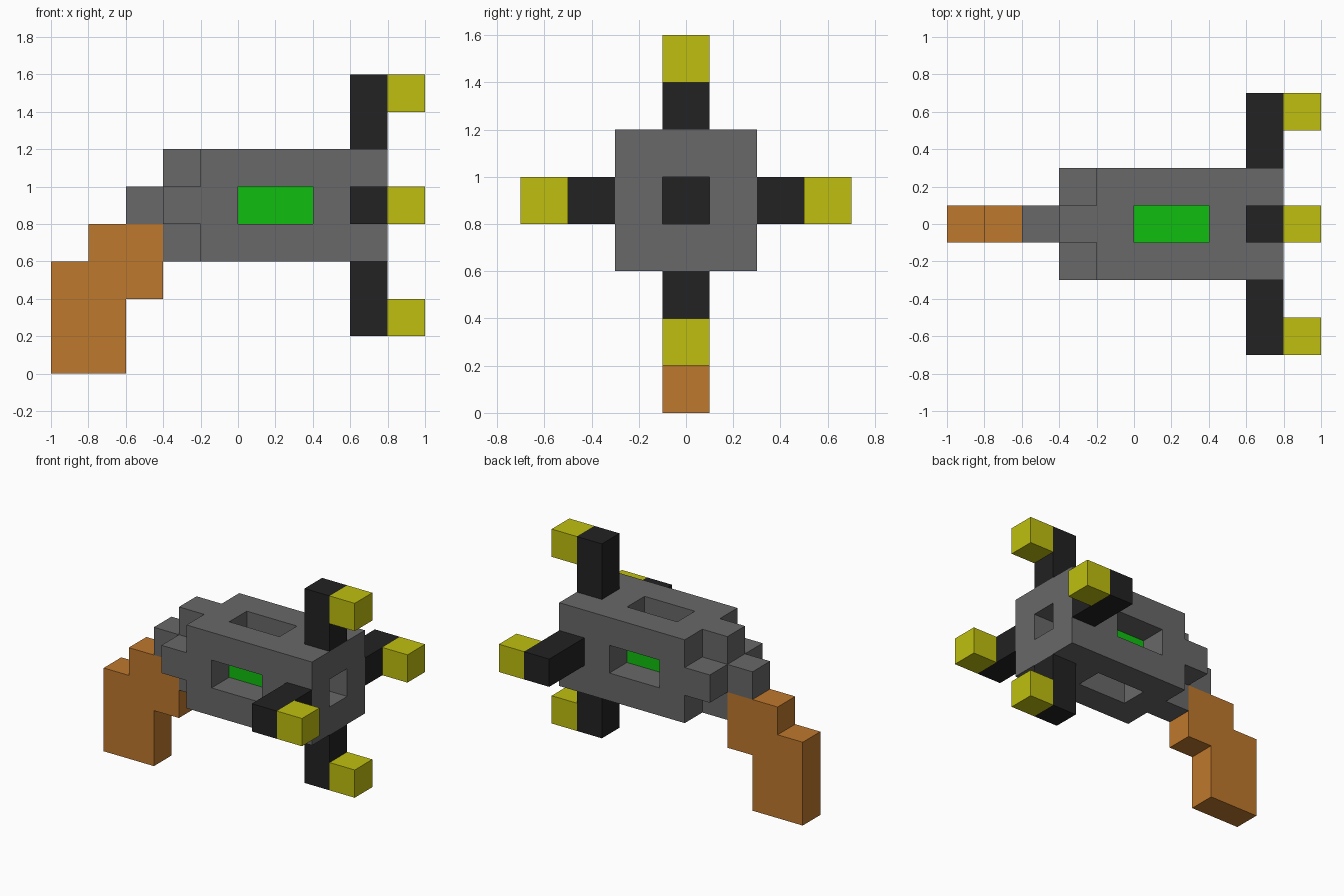
import bpy
import bmesh
from mathutils import Vector

cube = bpy.data.objects.get("Cube")
if cube:
    bpy.data.objects.remove(cube, do_unlink=True)

AXIS_Z = 0.9  # height of the barrel axis


def material(name, rgb):
    m = bpy.data.materials.new(name)
    m.use_nodes = True
    m.diffuse_color = (*rgb, 1)
    m.node_tree.nodes["Principled BSDF"].inputs["Base Color"].default_value = (*rgb, 1)
    return m


GREY = material("mid grey", (0.138, 0.138, 0.138))
BLACK = material("black", (0.016, 0.016, 0.016))
YELLOW = material("yellow", (0.52, 0.52, 0.005))
GREEN = material("green", (0.005, 0.52, 0.005))
TAN = material("orange brown", (0.521, 0.188, 0.026))


def finish(name, bm, mat):
    bmesh.ops.recalc_face_normals(bm, faces=bm.faces)
    mesh = bpy.data.meshes.new(name)
    bm.to_mesh(mesh)
    bm.free()
    obj = bpy.data.objects.new(name, mesh)
    bpy.context.collection.objects.link(obj)
    if mat:
        mesh.materials.append(mat)
    return obj


def box(name, lo, hi, mat=None):
    lo, hi = Vector(lo), Vector(hi)
    bm = bmesh.new()
    bmesh.ops.create_cube(bm, size=1)
    for v in bm.verts:
        v.co = (lo + hi) / 2 + v.co * (hi - lo)
    return finish(name, bm, mat)


def cut(target, lo, hi):
    cutter = box("cutter", lo, hi, GREY)
    cutter.hide_render = True
    mod = target.modifiers.new("cut", 'BOOLEAN')
    mod.operation = 'DIFFERENCE'
    mod.solver = 'EXACT'
    mod.object = cutter
    bpy.context.view_layer.objects.active = target
    bpy.ops.object.modifier_apply(modifier=mod.name)
    bpy.data.objects.remove(cutter, do_unlink=True)


# Body block with stepped rear corners, four windows and a muzzle bore
body = box("body", (-0.4, -0.3, 0.6), (0.8, 0.3, 1.2), GREY)
for sy in (-1, 1):
    for sz in (-1, 1):
        ys = sorted((sy * 0.1, sy * 0.5))
        zs = sorted((AXIS_Z + sz * 0.1, AXIS_Z + sz * 0.5))
        cut(body, (-0.6, ys[0], zs[0]), (-0.2, ys[1], zs[1]))
cut(body, (0, -0.1, 0.4), (0.4, 0.1, 1.4))
cut(body, (0, -0.5, 0.8), (0.4, 0.5, 1.0))
cut(body, (0.2, -0.1, 0.8), (1.0, 0.1, 1.0))

# Parts inside the body, and the rear block
box("glowing_core", (0, -0.1, 0.8), (0.4, 0.1, 1.0), GREEN)
box("bore_plug", (0.4, -0.1, 0.8), (0.6, 0.1, 1.0), BLACK)
box("rear_block", (-0.6, -0.1, 0.8), (-0.4, 0.1, 1.0), GREY)

# Four arms around the muzzle, each with a forward-facing tip
for side, dy, dz in (("top", 0, 1), ("bottom", 0, -1), ("back", 1, 0), ("front", -1, 0)):
    def span(x0, x1, r0, r1):
        # Box limits for a square bar between radii r0 and r1
        ys = sorted((dy * r0, dy * r1)) if dy else (-0.1, 0.1)
        zs = sorted((dz * r0, dz * r1)) if dz else (-0.1, 0.1)
        return (x0, ys[0], AXIS_Z + zs[0]), (x1, ys[1], AXIS_Z + zs[1])

    box(side + "_arm", *span(0.6, 0.8, 0.3, 0.7), BLACK)
    box(side + "_tip", *span(0.8, 1.0, 0.5, 0.7), YELLOW)

# Stepped grip, extruded from its side profile
profile = [(-1, 0), (-0.6, 0), (-0.6, 0.4), (-0.4, 0.4),
           (-0.4, 0.8), (-0.8, 0.8), (-0.8, 0.6), (-1, 0.6)]
bm = bmesh.new()
face = bm.faces.new([bm.verts.new((x, -0.1, z)) for x, z in profile])
ext = bmesh.ops.extrude_face_region(bm, geom=[face])
bmesh.ops.translate(bm, vec=(0, 0.2, 0),
                    verts=[g for g in ext["geom"] if isinstance(g, bmesh.types.BMVert)])
# Restore the near cap if the extrusion consumed it
if not any(all(v.co.y < 0 for v in f.verts) for f in bm.faces):
    bmesh.ops.holes_fill(bm, edges=[e for e in bm.edges if e.is_boundary], sides=0)
finish("grip", bm, TAN)
